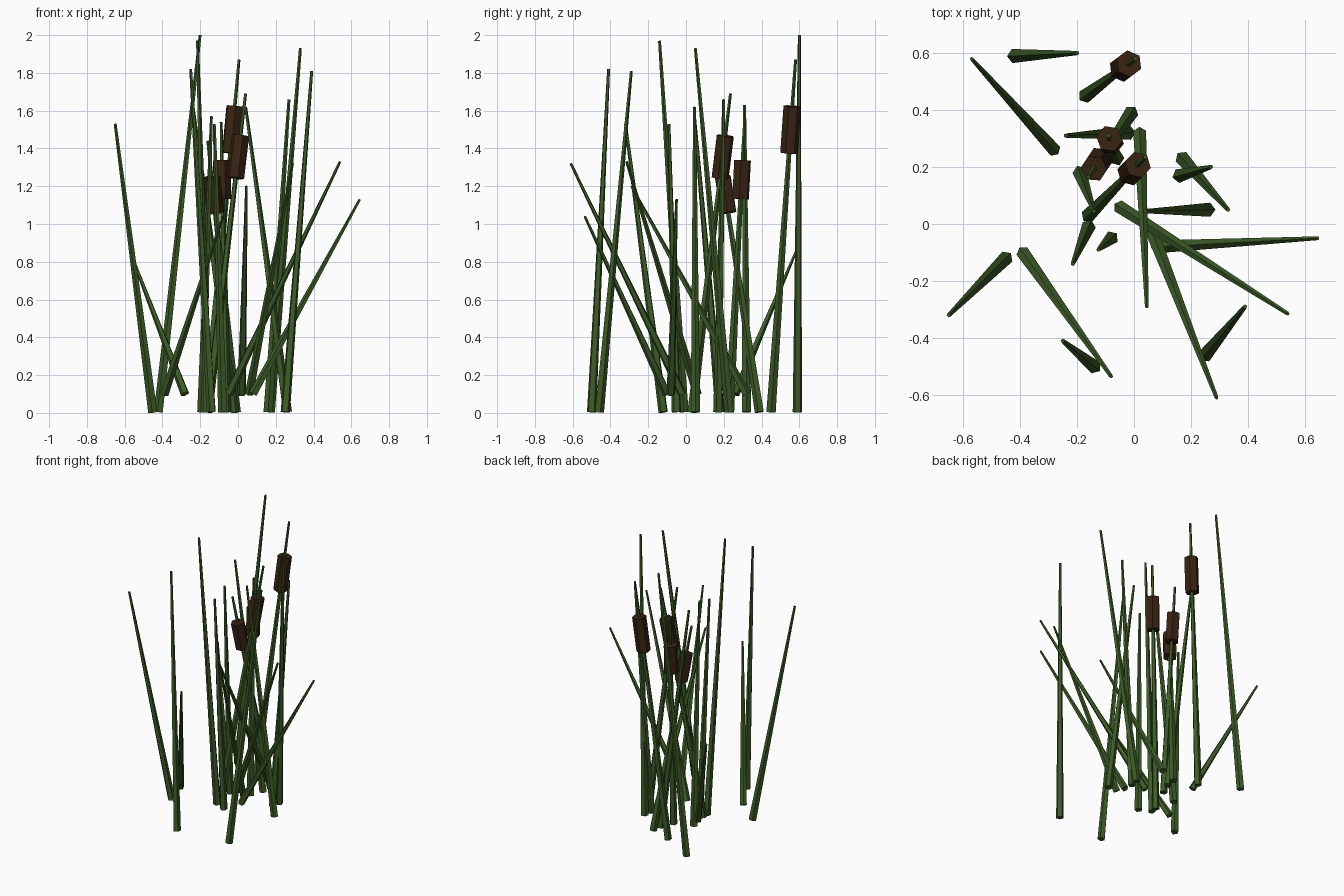
import bpy
from mathutils import Vector


def material(name, rgb):
    m = bpy.data.materials.new(name)
    m.diffuse_color = (*rgb, 1)
    return m


GREEN = material("reed green", (0.045, 0.105, 0.02))
BROWN = material("seed head brown", (0.04, 0.017, 0.006))


def rod(name, a, b, r1, r2, sides, mat):
    """Tapered faceted rod from point a to point b."""
    a, b = Vector(a), Vector(b)
    d = b - a
    bpy.ops.mesh.primitive_cone_add(
        vertices=sides, radius1=r1, radius2=r2, depth=d.length,
        location=(a + b) / 2, rotation=d.to_track_quat('Z', 'Y').to_euler())
    ob = bpy.context.object
    ob.name = name
    ob.data.materials.append(mat)
    return ob


# Upright reeds: base x, base y, tip x, tip y, tip z
reeds = [
    (-0.42, 0.59, -0.20, 0.60, 2.00),
    (-0.45, -0.12, -0.65, -0.32, 1.53),
    (-0.14, -0.50, -0.25, -0.41, 1.82),
    (0.25, -0.46, 0.39, -0.29, 1.81),
    (0.17, 0.23, 0.33, 0.05, 1.93),
    (0.16, 0.17, 0.27, 0.20, 1.66),
    (0.26, 0.05, 0.04, 0.045, 1.62),
    (-0.16, -0.01, -0.215, -0.14, 1.97),
    (-0.08, -0.05, -0.125, -0.09, 1.53),
    (-0.19, 0.18, -0.14, 0.045, 1.57),
    (-0.02, 0.32, -0.24, 0.31, 1.63),
]
for x, y, tx, ty, tz in reeds:
    rod("reed", (x, y, 0.004), (tx, ty, tz), 0.026, 0.008, 5, GREEN)

# Bent leaves that start a little above the ground
leaves = [
    (-0.28, 0.26, -0.57, 0.58, 0.85),
    (-0.39, -0.10, -0.08, -0.535, 1.04),
    (0.06, -0.02, 0.29, -0.61, 1.32),
    (-0.05, 0.06, 0.54, -0.315, 1.33),
    (0.08, -0.08, 0.645, -0.05, 1.13),
    (0.02, 0.32, 0.045, -0.29, 1.20),
]
for x, y, tx, ty, tz in leaves:
    rod("leaf", (x, y, 0.10), (tx, ty, tz), 0.024, 0.007, 5, GREEN)

# Flowering stems, each with a six-sided seed head near the top
stems = [
    (-0.17, 0.45, 0.005, 0.58, 1.87),
    (-0.16, 0.03, 0.04, 0.235, 1.69),
    (-0.06, 0.23, -0.09, 0.31, 1.54),
    (-0.01, 0.39, -0.16, 0.165, 1.44),
]
for x, y, tx, ty, tz in stems:
    a, b = Vector((x, y, 0.004)), Vector((tx, ty, tz))
    rod("stem", a, b, 0.026, 0.008, 5, GREEN)
    rod("seed_head", a.lerp(b, 0.735), a.lerp(b, 0.868), 0.047, 0.047, 6, BROWN)
